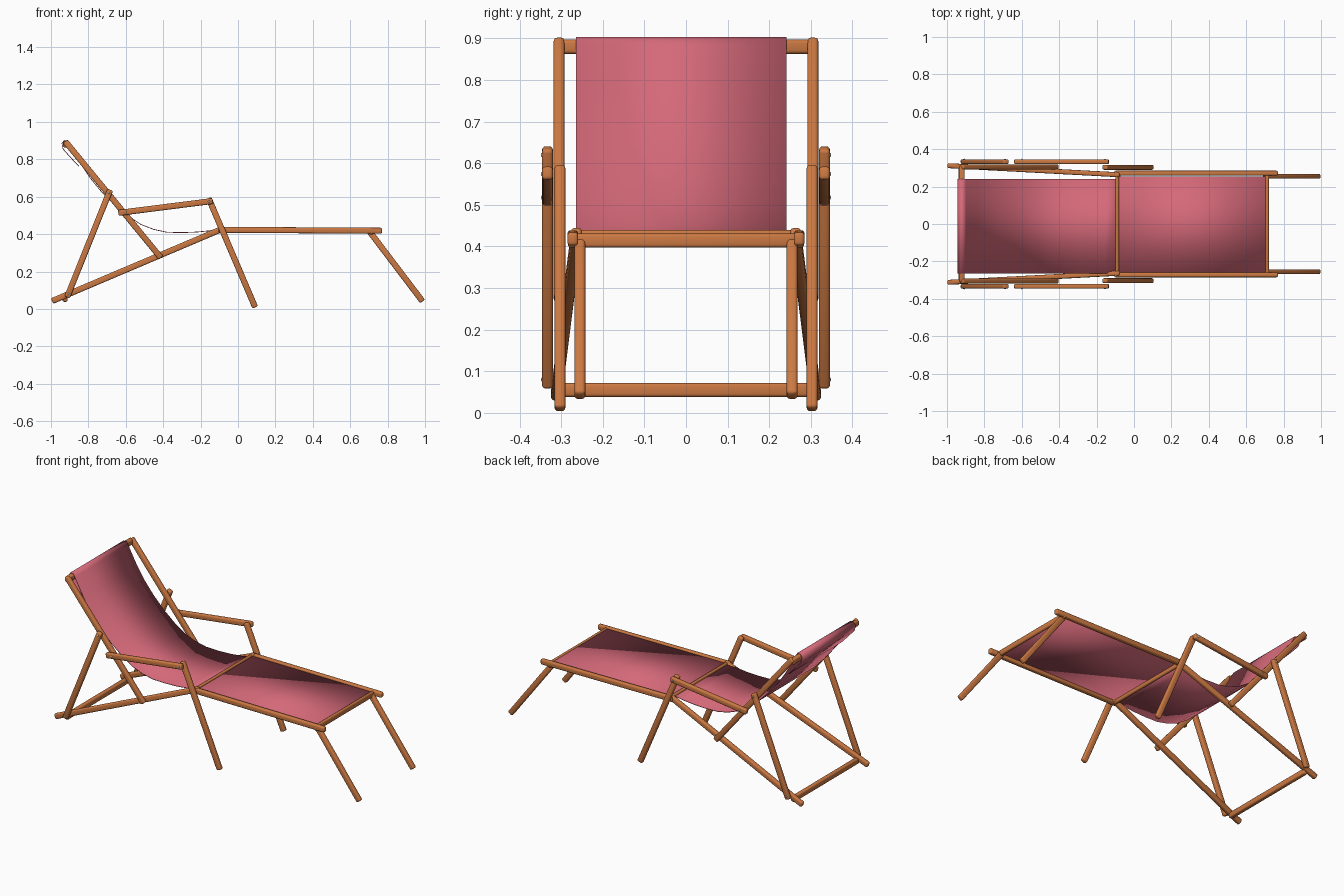
import bpy
import bmesh
from mathutils import Vector, Matrix

cube = bpy.data.objects.get("Cube")
if cube:
    bpy.data.objects.remove(cube, do_unlink=True)


def material(name, color):
    mat = bpy.data.materials.new(name)
    mat.use_nodes = True
    mat.diffuse_color = color
    mat.node_tree.nodes["Principled BSDF"].inputs["Base Color"].default_value = color
    return mat


WOOD = material("warm wood", (0.60, 0.19, 0.055, 1))
FABRIC = material("rose canvas", (0.66, 0.14, 0.19, 1))
STEEL = material("bolt steel", (0.55, 0.55, 0.55, 1))


def finish(name, bm, mat):
    bmesh.ops.recalc_face_normals(bm, faces=bm.faces)
    mesh = bpy.data.meshes.new(name)
    bm.to_mesh(mesh)
    bm.free()
    mesh.materials.append(mat)
    obj = bpy.data.objects.new(name, mesh)
    bpy.context.collection.objects.link(obj)
    bpy.ops.object.select_all(action='DESELECT')
    obj.select_set(True)
    bpy.context.view_layer.objects.active = obj
    bpy.ops.object.shade_smooth_by_angle()
    return obj


def bar(name, start, end, width=0.026, depth=0.032):
    """Rounded wooden bar between two points."""
    a, b = Vector(start), Vector(end)
    axis = (b - a).normalized()
    side = Vector((0, 1, 0)) if abs(axis.y) < 0.9 else Vector((1, 0, 0))
    depth_dir = axis.cross(side).normalized()
    side = depth_dir.cross(axis)
    bm = bmesh.new()
    bmesh.ops.create_cube(bm, size=1)
    bmesh.ops.scale(bm, vec=(width, depth, (b - a).length), verts=bm.verts)
    bmesh.ops.bevel(bm, geom=bm.edges[:], offset=0.008, segments=3,
                    profile=0.5, affect='EDGES')
    turn = Matrix((side, depth_dir, axis)).transposed().to_4x4()
    bmesh.ops.transform(bm, matrix=Matrix.Translation((a + b) / 2) @ turn, verts=bm.verts)
    finish(name, bm, WOOD)


def sheet(name, profile, right, left, smooth=0):
    """Cloth strip following an xz profile."""
    bm = bmesh.new()
    rows = [[bm.verts.new((x, y, z)) for y in (right, left)] for x, z in profile]
    for p, q in zip(rows, rows[1:]):
        bm.faces.new((p[0], q[0], q[1], p[1]))
    obj = finish(name, bm, FABRIC)
    thick = obj.modifiers.new("thickness", 'SOLIDIFY')
    thick.thickness = 0.004
    thick.offset = 0


# Paired bars: name, start (x, y, z), end (x, y, z) on the positive y side
paired = [
    ("backrest_rail", (-0.923, 0.305, 0.895), (-0.412, 0.305, 0.273)),
    ("backrest_strut", (-0.683, 0.333, 0.637), (-0.914, 0.333, 0.062)),
    ("armrest", (-0.64, 0.333, 0.513), (-0.135, 0.333, 0.577)),
    ("armrest_leg", (-0.157, 0.303, 0.592), (0.092, 0.303, 0.008)),
    ("base_rail", (-0.994, 0.312, 0.042), (-0.075, 0.263, 0.432)),
    ("footrest_rail", (-0.105, 0.272, 0.423), (0.77, 0.272, 0.418)),
    ("footrest_leg", (0.70, 0.255, 0.418), (0.987, 0.255, 0.04)),
]
for name, a, b in paired:
    for label, s in (("back", 1), ("front", -1)):
        bar(f"{name}_{label}", (a[0], a[1] * s, a[2]), (b[0], b[1] * s, b[2]))

# Cross bars joining the two sides
for name, x, z, half, w in [
    ("headrest_crossbar", -0.92, 0.88, 0.31, 0.03),
    ("base_crossbar", -0.925, 0.055, 0.31, 0.026),
    ("seat_crossbar", -0.09, 0.423, 0.275, 0.018),
    ("foot_crossbar", 0.712, 0.414, 0.284, 0.018),
]:
    bar(name, (x, -half, z), (x, half, z), w, 0.034)

# Sagging canvas, wrapped over the headrest crossbar
sheet("sling_canvas", [
    (-0.85, 0.762), (-0.90, 0.815), (-0.935, 0.855), (-0.941, 0.885), (-0.928, 0.902),
    (-0.91, 0.902), (-0.90, 0.885), (-0.84, 0.775), (-0.79, 0.70),
    (-0.73, 0.627), (-0.66, 0.556), (-0.59, 0.498), (-0.52, 0.452),
    (-0.45, 0.425), (-0.38, 0.41), (-0.30, 0.408), (-0.22, 0.411),
    (-0.15, 0.418), (-0.09, 0.428)], -0.264, 0.241)

# Flat canvas between the footrest rails
sheet("footrest_canvas", [(-0.09, 0.428), (0.71, 0.424)], -0.262, 0.255)

# Small bolt heads on the joints
for i, (x, z) in enumerate([(-0.69, 0.62), (-0.908, 0.08), (-0.60, 0.518), (-0.155, 0.574)]):
    for label, s in (("back", 1), ("front", -1)):
        bm = bmesh.new()
        bmesh.ops.create_uvsphere(bm, u_segments=12, v_segments=8, radius=0.006)
        bmesh.ops.translate(bm, vec=(x, s * 0.343, z), verts=bm.verts)
        finish(f"bolt_{i + 1}_{label}", bm, STEEL)
